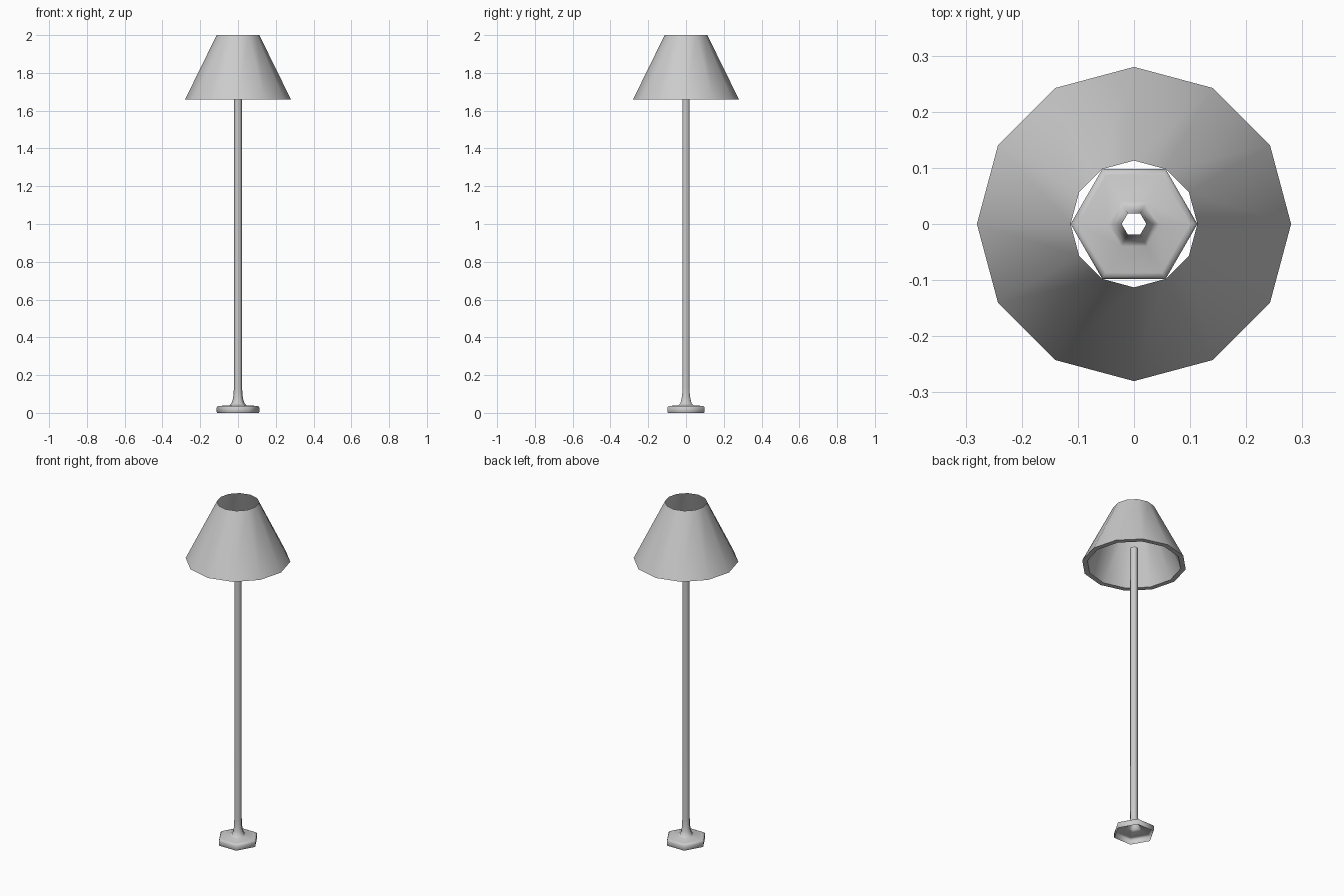
import bpy, bmesh, math

if "Cube" in bpy.data.objects:
    bpy.data.objects.remove(bpy.data.objects["Cube"])


def lathe(name, profile, sides, closed=False, angle=50):
    """Revolve (radius, z) points around z, going so that normals face out."""
    bm = bmesh.new()
    rings = []
    for r, z in profile:
        rings.append([bm.verts.new((r * math.cos(2 * math.pi * i / sides),
                                    r * math.sin(2 * math.pi * i / sides), z))
                      for i in range(sides)])
    pairs = list(zip(rings, rings[1:]))
    if closed:
        pairs.append((rings[-1], rings[0]))
    for a, b in pairs:
        for i in range(sides):
            j = (i + 1) % sides
            bm.faces.new((a[i], a[j], b[j], b[i]))
    mesh = bpy.data.meshes.new(name)
    bm.to_mesh(mesh)
    bm.free()
    obj = bpy.data.objects.new(name, mesh)
    bpy.context.collection.objects.link(obj)
    bpy.ops.object.select_all(action='DESELECT')
    obj.select_set(True)
    bpy.context.view_layer.objects.active = obj
    bpy.ops.object.shade_smooth_by_angle(angle=math.radians(angle))
    return obj


# Hexagonal foot flaring up into the pole, open at the bottom and the top
lathe("base_and_pole", [
    (0.110, 0.0), (0.113, 0.006), (0.113, 0.028), (0.108, 0.035),
    (0.100, 0.037), (0.046, 0.040), (0.036, 0.048), (0.028, 0.070),
    (0.023, 0.100), (0.022, 0.135), (0.022, 1.76)], 6, angle=62)

# Twelve-sided shade with a flat lower rim and a lining tapering to the top edge
lathe("lamp_shade", [(0.113, 2.0), (0.252, 1.66), (0.28, 1.66)],
      12, closed=True)
